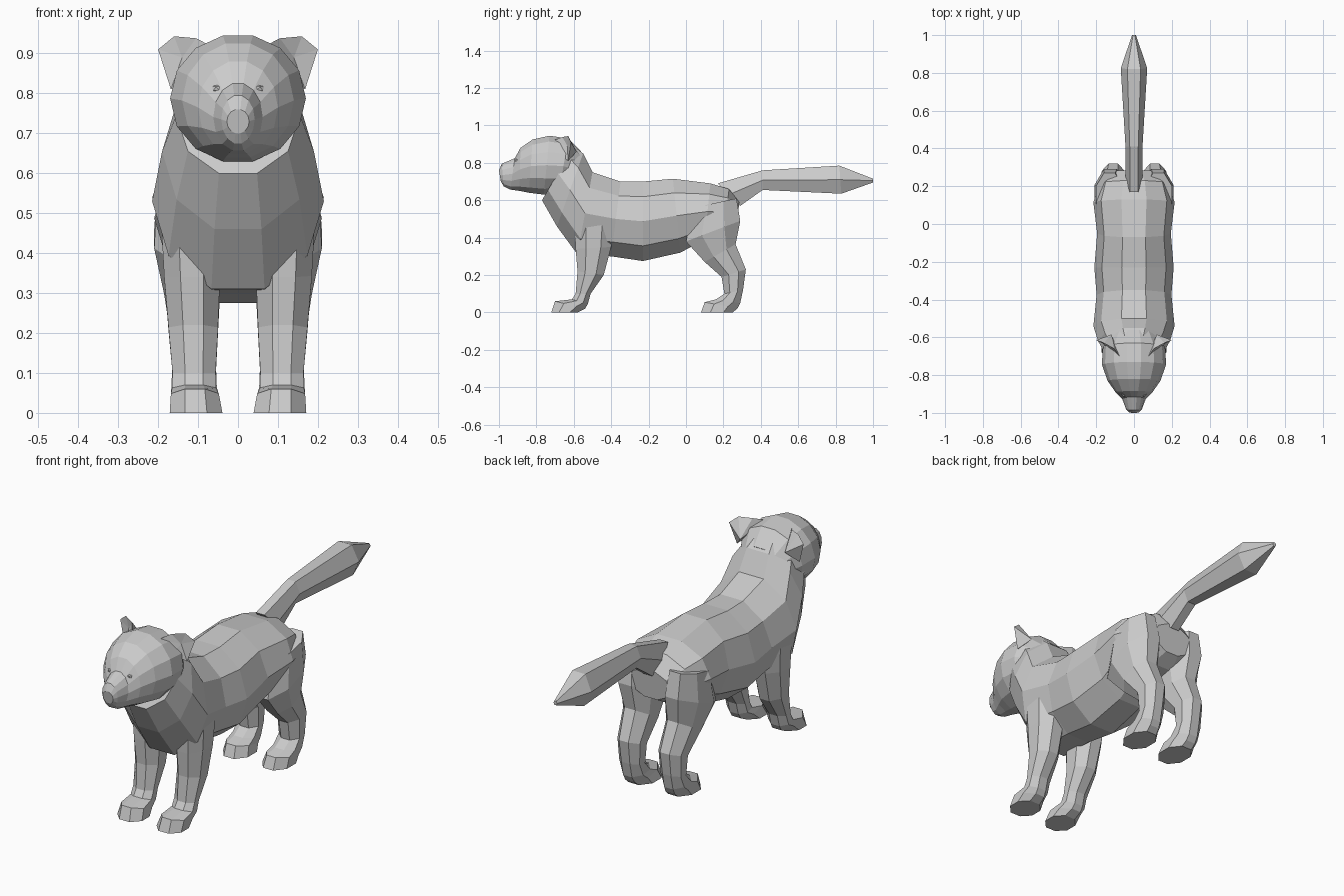
import bpy, bmesh, math
from mathutils import Vector


def finish(name, bm, mirror=False):
    bmesh.ops.recalc_face_normals(bm, faces=bm.faces)
    me = bpy.data.meshes.new(name)
    bm.to_mesh(me)
    bm.free()
    ob = bpy.data.objects.new(name, me)
    bpy.context.collection.objects.link(ob)
    if mirror:
        ob.modifiers.new("mirror", 'MIRROR').use_mirror_merge = False
    return ob


def loft(name, rings, n, mirror=False):
    """Skin rings given as (y1, z1, y2, z2, centre x, half width):
    two opposite side-profile points plus the width."""
    angles = [(i + 0.5) * 2 * math.pi / n for i in range(n)]
    mc = max(math.cos(a) for a in angles)
    ms = max(math.sin(a) for a in angles)
    bm = bmesh.new()
    loops = []
    for y1, z1, y2, z2, xc, w in rings:
        a, b = Vector((xc, y1, z1)), Vector((xc, y2, z2))
        mid, half = (a + b) / 2, (a - b) / 2
        loops.append([bm.verts.new(mid + half * (math.cos(t) / mc)
                                   + Vector((w * math.sin(t) / ms, 0, 0)))
                      for t in angles])
    for p, q in zip(loops, loops[1:]):
        for i in range(n):
            j = (i + 1) % n
            bm.faces.new((p[i], p[j], q[j], q[i]))
    bm.faces.new(loops[0])
    bm.faces.new(loops[-1])
    return finish(name, bm, mirror)


# Torso from rump to neck
loft("torso", [
    (.285, .59, .27, .45, 0, .11),
    (.23, .66, .20, .41, 0, .185),
    (.13, .69, .10, .39, 0, .215),
    (-.07, .715, -.03, .32, 0, .195),
    (-.23, .70, -.23, .275, 0, .21),
    (-.35, .70, -.40, .30, 0, .198),
    (-.50, .75, -.58, .31, 0, .215),
    (-.55, .85, -.69, .46, 0, .19),
    (-.60, .89, -.77, .60, 0, .155)], 10)

# Head from nape to muzzle
loft("head", [
    (-.56, .86, -.62, .66, 0, .125),
    (-.63, .93, -.68, .635, 0, .165),
    (-.73, .945, -.76, .63, 0, .17),
    (-.82, .925, -.84, .64, 0, .14),
    (-.885, .88, -.89, .65, 0, .10),
    (-.915, .825, -.94, .657, 0, .062),
    (-.985, .795, -.975, .675, 0, .042),
    (-1.0, .76, -.99, .70, 0, .028)], 14)

# Tail, thickening towards the pointed tip
loft("tail", [
    (.17, .69, .29, .57, 0, .045),
    (.41, .76, .41, .655, 0, .045),
    (.82, .785, .83, .635, 0, .07),
    (1.0, .715, 1.0, .695, 0, .01)], 6)

# Legs with paws
loft("front_leg", [
    (-.60, .52, -.38, .54, .12, .075),
    (-.59, .34, -.40, .35, .115, .07),
    (-.58, .22, -.44, .20, .112, .062),
    (-.59, .10, -.51, .10, .11, .054),
    (-.61, .07, -.525, .045, .11, .055),
    (-.70, .06, -.54, .02, .108, .06),
    (-.72, 0, -.58, 0, .105, .066)], 8, True)
loft("hind_leg", [
    (.04, .56, .27, .61, .13, .07),
    (0, .38, .29, .49, .125, .085),
    (.10, .27, .265, .365, .115, .07),
    (.19, .19, .32, .23, .11, .06),
    (.205, .10, .305, .12, .11, .055),
    (.16, .07, .29, .05, .11, .057),
    (.10, .055, .275, .022, .108, .06),
    (.08, 0, .25, 0, .105, .066)], 8, True)

# Cupped ears: rim joined to a sunken inside and a rear point
bm = bmesh.new()
rim = [bm.verts.new(p) for p in (
    (.07, -.71, .92), (.105, -.66, .938), (.16, -.63, .943),
    (.20, -.615, .91), (.168, -.63, .81), (.12, -.68, .85))]
inner = bm.verts.new((.14, -.635, .89))
back = bm.verts.new((.12, -.585, .86))
for i in range(6):
    j = (i + 1) % 6
    bm.faces.new((rim[i], rim[j], inner))
    bm.faces.new((rim[j], rim[i], back))
finish("ear", bm, True)


def bead(name, loc, size):
    bm = bmesh.new()
    bmesh.ops.create_icosphere(bm, subdivisions=1, radius=1)
    for v in bm.verts:
        v.co = Vector(loc) + Vector(a * b for a, b in zip(v.co, size))
    finish(name, bm, True)


# Small face details
bead("eye", (.05, -.902, .812), (.017, .012, .011))
bead("nostril", (.013, -.988, .762), (.007, .008, .008))
